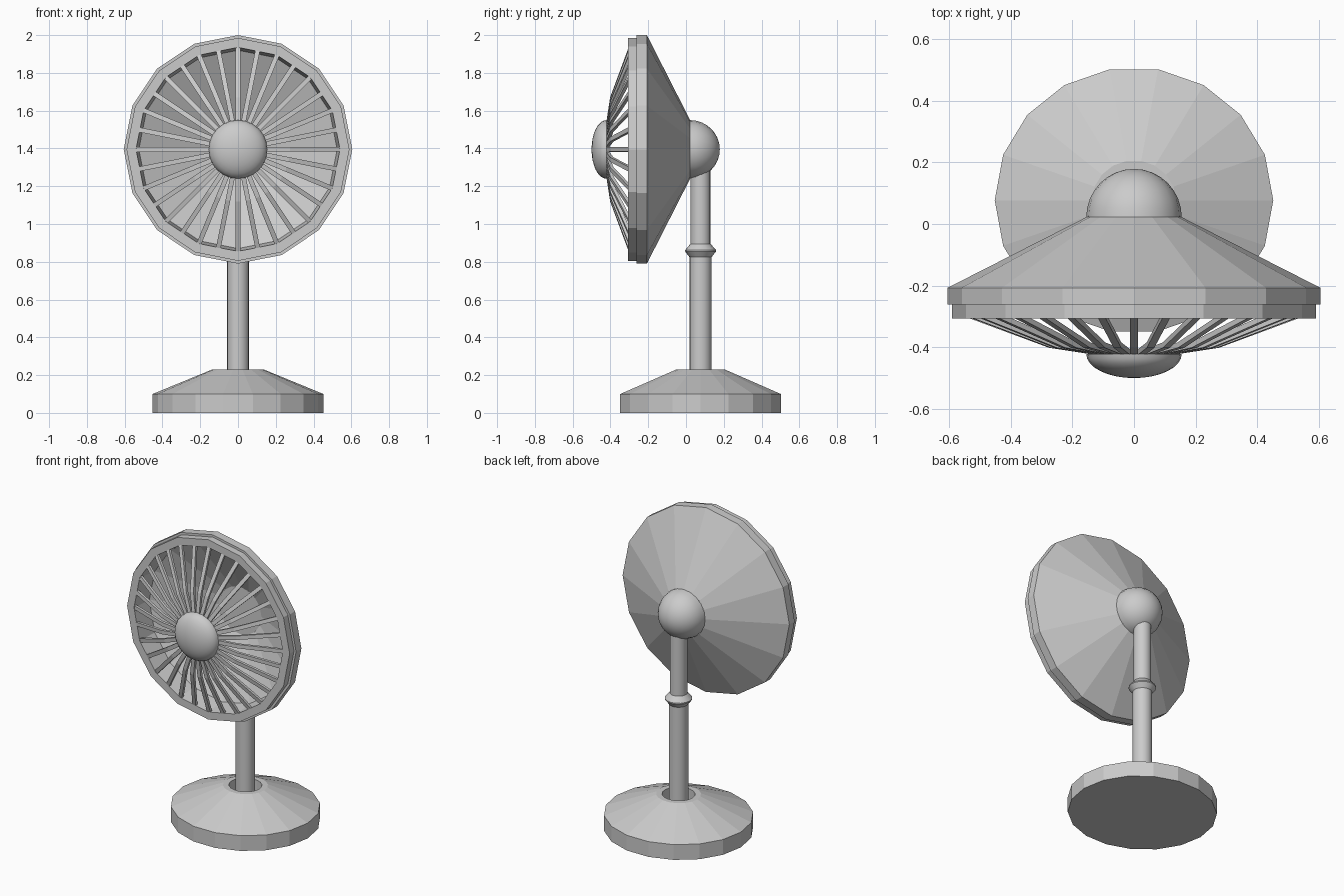
import bpy, bmesh
from math import sin, cos, pi, radians
from mathutils import Matrix

if "Cube" in bpy.data.objects:
    bpy.data.objects.remove(bpy.data.objects["Cube"])

HEAD_Z = 1.395


def finish(name, bm, smooth=False):
    bmesh.ops.remove_doubles(bm, verts=bm.verts, dist=1e-5)
    bmesh.ops.recalc_face_normals(bm, faces=bm.faces)
    mesh = bpy.data.meshes.new(name)
    bm.to_mesh(mesh)
    bm.free()
    ob = bpy.data.objects.new(name, mesh)
    bpy.context.collection.objects.link(ob)
    if smooth:
        bpy.ops.object.select_all(action='DESELECT')
        ob.select_set(True)
        bpy.context.view_layer.objects.active = ob
        bpy.ops.object.shade_smooth_by_angle(angle=radians(35))
    return ob


def lathe(name, profile, sides, matrix, smooth=False):
    """Revolve (radius, height) points around local z, then place by matrix."""
    bm = bmesh.new()
    rings = [[bm.verts.new((r * cos(2 * pi * i / sides), r * sin(2 * pi * i / sides), h))
              for i in range(sides)] if r > 0 else [bm.verts.new((0, 0, h))] * sides
             for r, h in profile]
    for a, b in zip(rings, rings[1:]):
        for i in range(sides):
            j = (i + 1) % sides
            bm.faces.new(list(dict.fromkeys((a[i], a[j], b[j], b[i]))))
    bmesh.ops.transform(bm, matrix=matrix, verts=bm.verts)
    return finish(name, bm, smooth)


# Local z of the head parts points backwards along +y
HEAD = Matrix.Translation((0, 0, HEAD_Z)) @ Matrix.Rotation(-pi / 2, 4, 'X')
STAND = Matrix.Translation((0, 0.077, 0))

# Base with a recessed socket for the pole
lathe("base", [(0, 0), (0.452, 0), (0.452, 0.1), (0.136, 0.23), (0.1, 0.23),
               (0.1, 0.12), (0, 0.12)], 18,
      STAND @ Matrix.Diagonal((1, 0.955, 1, 1)))

# Pole with a collar
lathe("pole", [(0, 0.11), (0.059, 0.11), (0.059, 0.825), (0.082, 0.855), (0.082, 0.862),
               (0.056, 0.892), (0.053, 0.895), (0.053, 1.36), (0, 1.36)], 16, STAND, True)

# Conical rear shell with stepped front rim
lathe("rear_shell", [(0.155, 0.022), (0.605, -0.207), (0.605, -0.262), (0.59, -0.262),
                     (0.59, -0.307), (0.54, -0.307), (0.525, -0.17)], 16, HEAD)


# Rear dome and flattened front hub
def dome(name, start, depth, sides):
    n = 8
    pts = [(0, start)] + [(0.155 * cos(pi / 2 * k / n), start + depth * sin(pi / 2 * k / n))
                          for k in range(n)] + [(0, start + depth)]
    lathe(name, pts, sides, HEAD, True)


dome("motor_dome", 0.022, 0.157, 20)
dome("front_hub", -0.422, -0.078, 24)

# Front grille: 32 bent radial bars
bm = bmesh.new()
path = [(0.13, -0.42), (0.275, -0.398), (0.54, -0.30)]
for k in range(32):
    turn = Matrix.Rotation(2 * pi * k / 32, 4, 'Z')
    secs = []
    for r, h in path:
        secs.append([bm.verts.new(HEAD @ turn @ Matrix.Translation((r, s * 0.0125, h + d)).translation)
                     for s, d in ((-1, -0.004), (1, -0.004), (1, 0.014), (-1, 0.014))])
    for a, b in zip(secs, secs[1:]):
        for i in range(4):
            j = (i + 1) % 4
            bm.faces.new((a[i], a[j], b[j], b[i]))
    bm.faces.new(secs[0])
    bm.faces.new(secs[-1])
finish("front_grille", bm)
